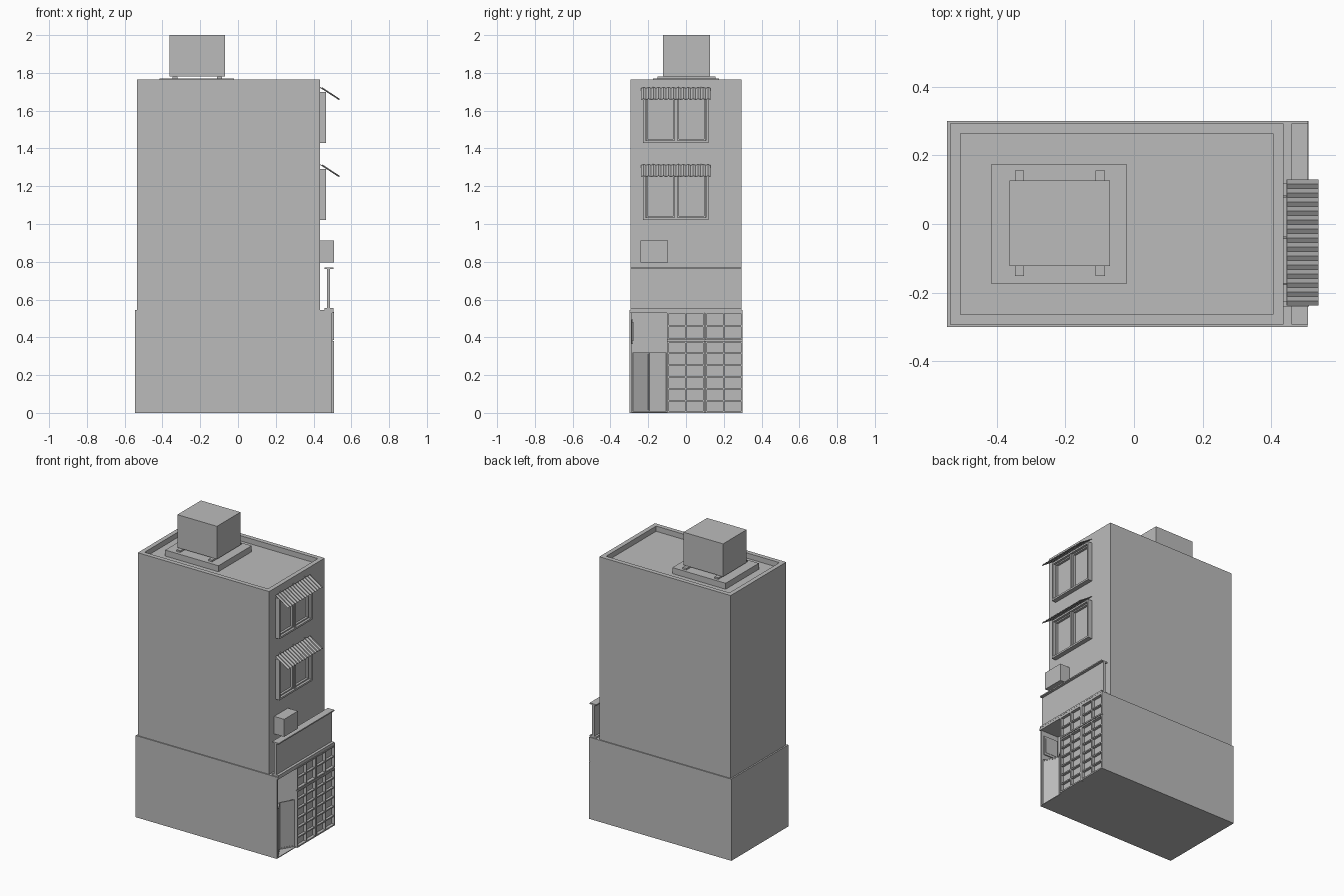
import bpy, bmesh, math
from mathutils import Matrix

old = bpy.data.objects.get("Cube")
if old:
    bpy.data.objects.remove(old, do_unlink=True)

GREY = (0.5, 0.5, 0.5, 1.0)
mat = bpy.data.materials.new("plain grey")
mat.use_nodes = True
mat.diffuse_color = GREY
mat.node_tree.nodes["Principled BSDF"].inputs["Base Color"].default_value = GREY


def finish(name, bm):
    bmesh.ops.recalc_face_normals(bm, faces=bm.faces)
    mesh = bpy.data.meshes.new(name)
    bm.to_mesh(mesh)
    bm.free()
    mesh.materials.append(mat)
    ob = bpy.data.objects.new(name, mesh)
    bpy.context.scene.collection.objects.link(ob)
    return ob


def add_box(bm, x, y, z):
    """Add a box spanning the three (min, max) ranges."""
    spans = (x, y, z)
    centre = [(a + b) / 2 for a, b in spans]
    size = [b - a for a, b in spans]
    m = Matrix.Translation(centre) @ Matrix.Diagonal((*size, 1))
    return bmesh.ops.create_cube(bm, size=1, matrix=m)["verts"]


def boxes(name, *spans):
    bm = bmesh.new()
    for s in spans:
        add_box(bm, *s)
    return finish(name, bm)


def prism(name, outline, z0, z1):
    """Extrude a plan outline upward."""
    bm = bmesh.new()
    face = bm.faces.new([bm.verts.new((x, y, z0)) for x, y in outline])
    new = bmesh.ops.extrude_face_region(bm, geom=[face])["geom"]
    bmesh.ops.translate(bm, vec=(0, 0, z1 - z0),
                        verts=[v for v in new if isinstance(v, bmesh.types.BMVert)])
    return finish(name, bm)


def frame(x, y, z, t):
    """Four bars around a rectangle in the facade plane."""
    return [(x, (y[0], y[0] + t), z), (x, (y[1] - t, y[1]), z),
            (x, (y[0] + t, y[1] - t), (z[0], z[0] + t)),
            (x, (y[0] + t, y[1] - t), (z[1] - t, z[1]))]


# Ground floor with a recessed entrance
BACK, FRONT, NICHE, SIDE, TOP = -0.545, 0.497, 0.365, 0.3, 0.545
prism("ground_floor_walls",
      [(BACK, -SIDE), (FRONT, -SIDE), (FRONT, -0.288), (NICHE, -0.288),
       (NICHE, -0.1), (0.488, -0.1), (0.488, SIDE), (BACK, SIDE)], 0, 0.53)
boxes("ground_floor_ceiling", ((BACK, 0.505), (-SIDE, SIDE), (0.53, TOP)))
boxes("entrance_floor", ((NICHE, FRONT), (-0.29, -0.1), (0, 0.005)))
boxes("entrance_notice_board", *frame((0.375, 0.48), (-0.288, -0.281), (0.365, 0.495), 0.003),
      ((0.385, 0.47), (-0.288, -0.279), (0.38, 0.48)))

# Folding gate, pushed inward at its centre
def gate_leaf(name, a, b):
    length = math.hypot(b[0] - a[0], b[1] - a[1])
    spans = frame((-0.004, 0.004), (0.0, length), (0.008, 0.32), 0.008)
    spans.append(((-0.002, 0.002), (0.004, length - 0.004), (0.012, 0.316)))
    leaf = boxes(name, *spans)
    leaf.location = (a[0], a[1], 0)
    leaf.rotation_euler.z = math.atan2(b[1] - a[1], b[0] - a[0]) - math.pi / 2

gate_leaf("gate_leaf_right", (0.49, -0.282), (0.44, -0.194))
gate_leaf("gate_leaf_left", (0.44, -0.19), (0.49, -0.105))

# Shop front: two bays of two columns, transom rows above
bars = []
DEPTH = (0.486, 0.508)
for y0, y1 in ((-0.1, 0.099), (0.101, 0.3)):
    for z0, z1, rows in ((0.0, 0.38, 6), (0.385, 0.535, 2)):
        bars += frame(DEPTH, (y0, y1), (z0, z1), 0.009)
        mid = (y0 + y1) / 2
        bars.append((DEPTH, (mid - 0.004, mid + 0.004), (z0 + 0.009, z1 - 0.009)))
        for i in range(1, rows):
            z = z0 + (z1 - z0) * i / rows
            bars.append(((0.486, 0.504), (y0 + 0.009, y1 - 0.009), (z - 0.004, z + 0.004)))
bars.append(((0.486, 0.5), (-0.1, SIDE), (0.378, 0.387)))
boxes("shop_front_grid", *bars)

# Upper storeys with a sunken roof
bm = bmesh.new()
add_box(bm, (-0.535, 0.435), (-0.293, 0.293), (TOP, 1.765))
bm.faces.ensure_lookup_table()
roof = max(bm.faces, key=lambda f: f.calc_center_median().z)
bmesh.ops.inset_region(bm, faces=[roof], thickness=0.042)
new = bmesh.ops.extrude_face_region(bm, geom=[roof])["geom"]
bmesh.ops.translate(bm, vec=(0, 0, -0.035),
                    verts=[v for v in new if isinstance(v, bmesh.types.BMVert)])
if roof.is_valid:
    bmesh.ops.delete(bm, geom=[roof], context="FACES_ONLY")
finish("upper_storeys", bm)

# Rooftop tank on rails and a plinth
boxes("tank_plinth", ((-0.415, -0.022), (-0.175, 0.175), (1.73, 1.77)))
boxes("tank_rails", *[((x, x + 0.027), (-0.152, 0.156), (1.77, 1.781))
                      for x in (-0.347, -0.112)])
boxes("water_tank", ((-0.362, -0.07), (-0.122, 0.126), (1.781, 2.0)))

# Balcony parapet with cap and foot
WIDTH = (-0.293, 0.293)
boxes("balcony_parapet", ((0.472, 0.488), WIDTH, (0.552, 0.763)),
      ((0.458, 0.506), WIDTH, (0.763, 0.771)),
      ((0.458, 0.506), WIDTH, (TOP, 0.556)))

# Cooling unit
boxes("cooling_unit", ((0.433, 0.509), (-0.24, -0.095), (0.795, 0.912)))


# Windows and corrugated awnings
def window(level, z0):
    z1 = z0 + 0.268
    parts = frame((0.433, 0.466), (-0.227, 0.118), (z0, z1), 0.012)
    for y in ((-0.213, -0.06), (-0.046, 0.104)):
        parts += frame((0.433, 0.45), y, (z0 + 0.012, z1 - 0.012), 0.008)
    parts.append(((0.433, 0.46), (-0.06, -0.046), (z0 + 0.012, z1 - 0.012)))
    boxes(level + "_window", *parts)

    bm = bmesh.new()
    ridges, previous = 14, None
    for i in range(ridges * 2 + 1):
        y = -0.237 + 0.367 * i / (ridges * 2)
        lift = 0.005 * (i % 2)
        pair = [bm.verts.new((0.445, y, z0 + 0.289 + lift)),
                bm.verts.new((0.537, y, z0 + 0.229 + lift))]
        if previous:
            bm.faces.new((previous[0], previous[1], pair[1], pair[0]))
        previous = pair
    awning = finish(level + "_awning", bm)
    solid = awning.modifiers.new("thickness", "SOLIDIFY")
    solid.thickness = 0.003
    # Slim arms holding the awning to the wall
    bm = bmesh.new()
    for y in (-0.175, -0.04, 0.08):
        arm = add_box(bm, (0.433, 0.534), (y - 0.003, y + 0.003), (-0.002, 0.002))
        for v in arm:
            v.co.z += z0 + 0.286 - (v.co.x - 0.445) * 0.65
    finish(level + "_awning_arms", bm)


window("lower", 1.022)
window("upper", 1.43)
